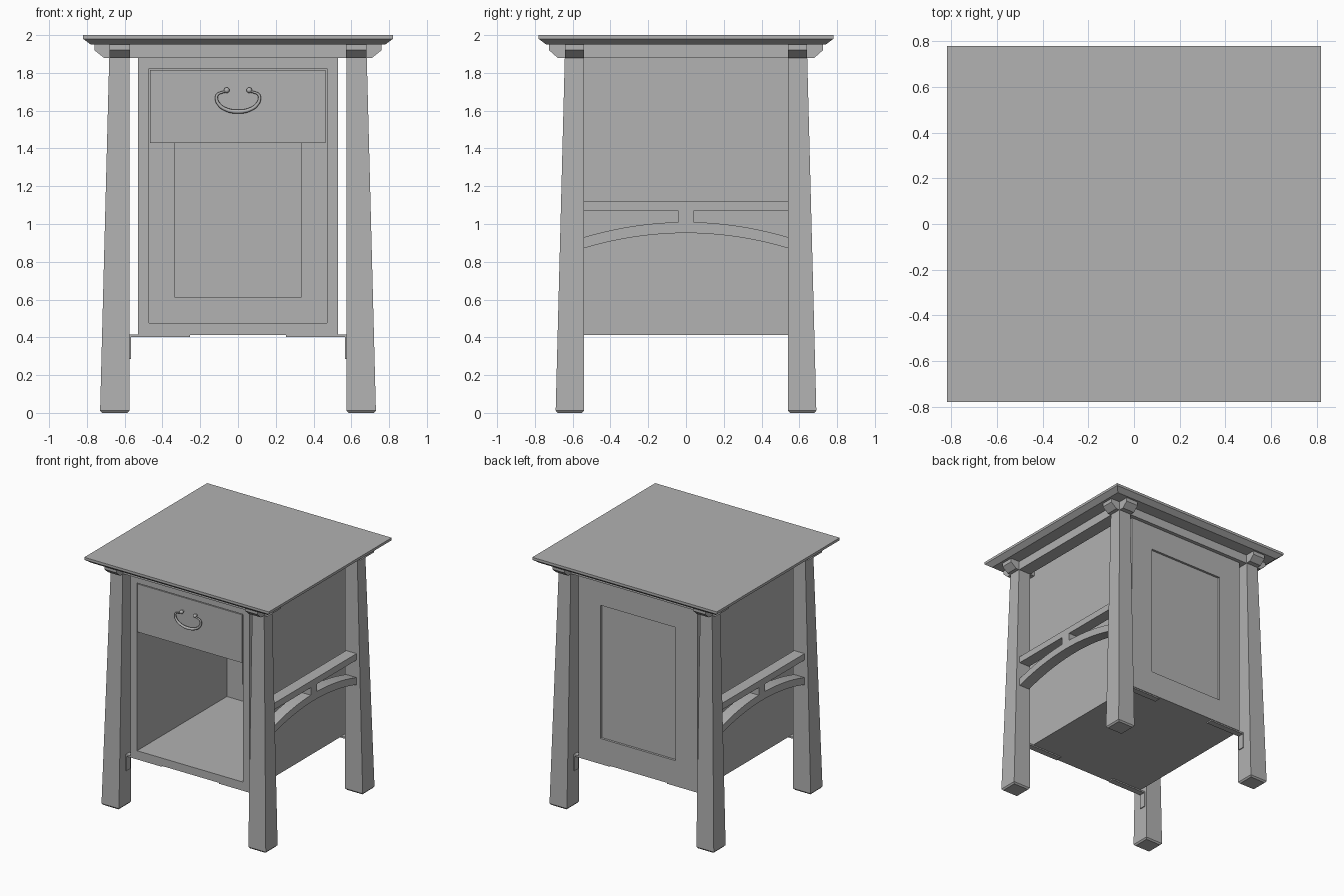
import bpy, bmesh, math

cube = bpy.data.objects.get("Cube")
if cube:
    bpy.data.objects.remove(cube, do_unlink=True)

grey = bpy.data.materials.new("plain_grey")
grey.use_nodes = True
grey.diffuse_color = (0.445, 0.445, 0.445, 1)
grey.node_tree.nodes["Principled BSDF"].inputs["Base Color"].default_value = grey.diffuse_color


def finish(name, bm):
    bmesh.ops.recalc_face_normals(bm, faces=bm.faces)
    mesh = bpy.data.meshes.new(name)
    bm.to_mesh(mesh)
    bm.free()
    mesh.materials.append(grey)
    obj = bpy.data.objects.new(name, mesh)
    bpy.context.collection.objects.link(obj)
    return obj


def add_box(bm, x, y, z):
    verts = [bm.verts.new((a, b, c)) for c in z for b in y for a in x]
    for f in ((0, 1, 3, 2), (4, 5, 7, 6), (0, 1, 5, 4),
              (2, 3, 7, 6), (0, 2, 6, 4), (1, 3, 7, 5)):
        bm.faces.new([verts[i] for i in f])


def boxes(name, *ranges):
    bm = bmesh.new()
    for r in ranges:
        add_box(bm, *r)
    return finish(name, bm)


def loft(name, rings):
    """Stack of rectangles (x0, x1, y0, y1, z) joined into a closed solid."""
    bm = bmesh.new()
    loops = [[bm.verts.new(p) for p in ((a, c, z), (b, c, z), (b, d, z), (a, d, z))]
             for a, b, c, d, z in rings]
    for low, high in zip(loops, loops[1:]):
        for i in range(4):
            j = (i + 1) % 4
            bm.faces.new((low[i], low[j], high[j], high[i]))
    bm.faces.new(loops[0])
    bm.faces.new(loops[-1])
    return finish(name, bm)


def mirrored(obj, x=False, y=False):
    m = obj.modifiers.new("mirror", 'MIRROR')
    m.use_axis = (x, y, False)
    return obj


def extrude_profile(name, points, start, depth, axis):
    """Extrude a flat (across, z) outline along the x or y axis."""
    bm = bmesh.new()
    place = (lambda p: (start, p[0], p[1])) if axis == 'x' else (lambda p: (p[0], start, p[1]))
    face = bm.faces.new([bm.verts.new(place(p)) for p in points])
    new = bmesh.ops.extrude_face_region(bm, geom=[face])["geom"]
    move = (depth, 0, 0) if axis == 'x' else (0, depth, 0)
    bmesh.ops.translate(bm, vec=move, verts=[v for v in new if isinstance(v, bmesh.types.BMVert)])
    return finish(name, bm)


# Table top with a sloping underside
loft("table_top", [(-.78, .78, -.74, .74, 1.95), (-.82, .82, -.78, .78, 1.98),
                   (-.82, .82, -.78, .78, 2.0)])

# Tapered legs with eased feet
mirrored(loft("legs", [(.585, .72, .55, .68, 0), (.575, .73, .54, .69, .012),
                       (.575, .68, .54, .64, 1.95)]), x=True, y=True)


# Crossing beams under the top, with angled ends
def beam_outline(reach, foot):
    half = [(foot, 1.88), (reach, 1.92), (reach, 1.95)]
    return half + [(-a, z) for a, z in reversed(half)]


mirrored(extrude_profile("cross_beams", beam_outline(.76, .71), .54, .1, 'y'), y=True)
mirrored(extrude_profile("side_beams", beam_outline(.725, .68), .572, .108, 'x'), x=True)

# Cabinet body: walls, floor, front frame
mirrored(boxes("cabinet_side", ((.47, .53), (-.61, .61), (.412, 1.95))), x=True)
boxes("cabinet_floor", ((-.47, .47), (-.61, .61), (.412, .475)))
boxes("front_top_rail", ((-.47, .47), (-.61, -.55), (1.822, 1.95)))

# Back: frame with a recessed panel
boxes("back_frame",
      ((-.47, -.333), (.53, .61), (.475, 1.95)),
      ((.333, .47), (.53, .61), (.475, 1.95)),
      ((-.333, .333), (.53, .61), (.475, .61)),
      ((-.333, .333), (.53, .61), (1.68, 1.95)))
boxes("back_panel", ((-.333, .333), (.55, .592), (.61, 1.68)))

# Drawer with a narrow gap around its front
boxes("drawer", ((-.467, .463), (-.61, .52), (1.43, 1.816)))

# Bottom aprons and slim corner brackets
mirrored(boxes("bottom_apron", ((.255, .575), (.555, .605), (.402, .415)),
               ((.567, .575), (.555, .605), (.285, .402))), x=True, y=True)

# Side rails: straight rail, centre block and arched rail
mirrored(boxes("side_rail", ((.583, .675), (-.545, .545), (1.07, 1.122)),
               ((.583, .675), (-.04, .04), (1.0, 1.07))), x=True)
steps = 20
ys = [-.545 + 1.09 * i / steps for i in range(steps + 1)]
arch = [(y, 1.01 - .08 * (y / .54) ** 2) for y in ys]
arch += [(y, z - .058) for y, z in reversed(arch)]
mirrored(extrude_profile("arched_rail", arch, .583, .092, 'x'), x=True)

# Drawer pull: curved bail, thicker at the bottom, hung on two knobs
half = [(.06, 1.703, .6), (.085, 1.697, .6), (.108, 1.686, .7), (.114, 1.665, .8),
        (.1, 1.632, .9), (.06, 1.605, 1), (0, 1.595, 1.1)]
path = half + [(-x, z, r) for x, z, r in reversed(half[:-1])]
curve = bpy.data.curves.new("drawer_pull", 'CURVE')
curve.dimensions = '3D'
curve.bevel_depth = .01
curve.bevel_resolution = 2
curve.use_fill_caps = True
spline = curve.splines.new('BEZIER')
spline.resolution_u = 6
spline.bezier_points.add(len(path) - 1)
for p, (x, z, r) in zip(spline.bezier_points, path):
    p.co = (x, -.635, z)
    p.radius = r
    p.handle_left_type = p.handle_right_type = 'AUTO'
curve.materials.append(grey)
bpy.context.collection.objects.link(bpy.data.objects.new("drawer_pull", curve))

for side in (-1, 1):
    bpy.ops.mesh.primitive_uv_sphere_add(segments=16, ring_count=10, radius=.015,
                                         location=(side * .06, -.632, 1.708))
    knob = bpy.context.object
    knob.name = "pull_knob"
    knob.data.materials.append(grey)
    bpy.ops.object.shade_smooth_by_angle(angle=math.radians(40))
    bpy.ops.mesh.primitive_cylinder_add(vertices=12, radius=.008, depth=.03,
                                        location=(side * .06, -.62, 1.708),
                                        rotation=(math.pi / 2, 0, 0))
    stem = bpy.context.object
    stem.name = "knob_stem"
    stem.data.materials.append(grey)
    bpy.ops.object.shade_smooth_by_angle(angle=math.radians(40))
